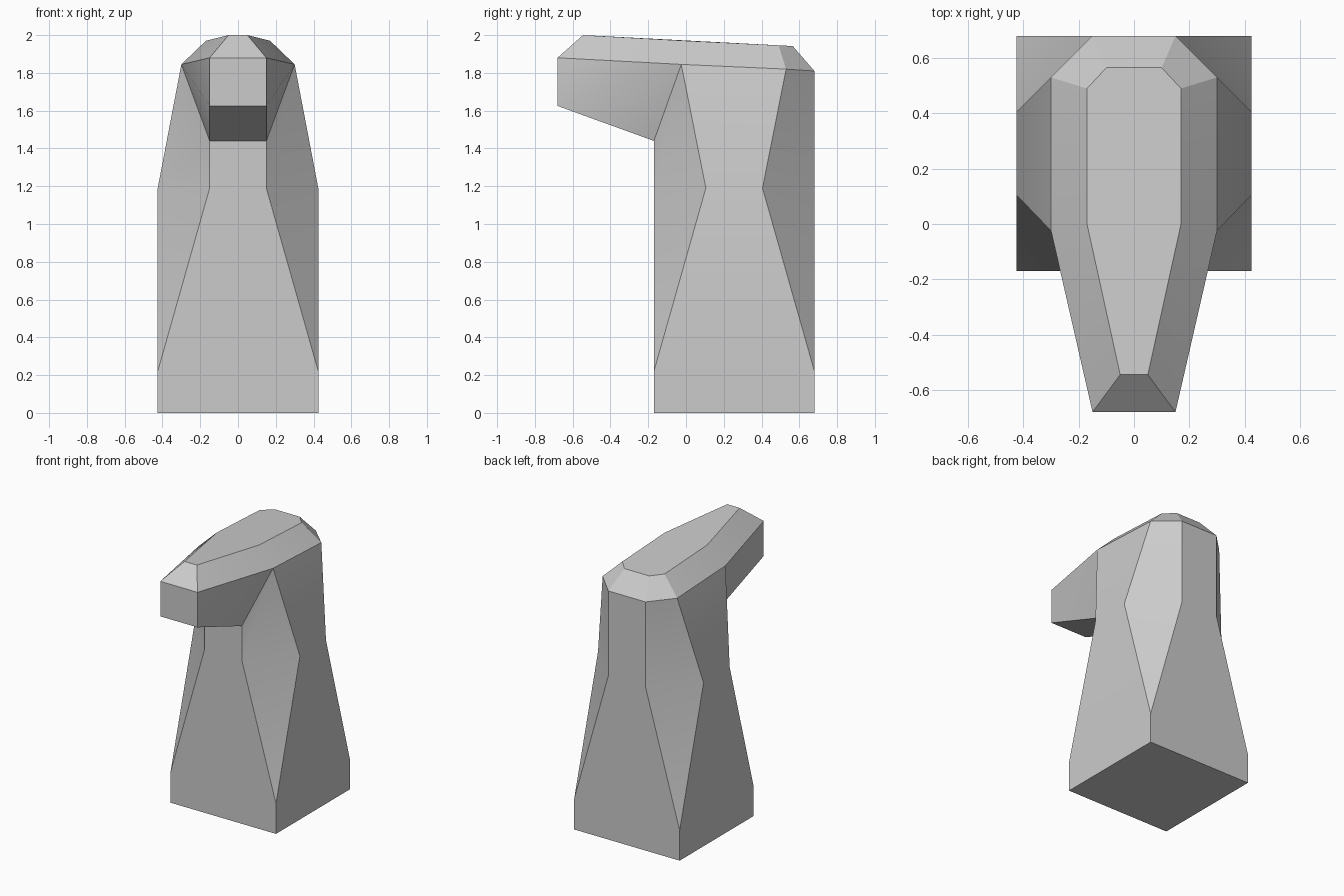
import bpy
import bmesh
from math import radians

if "Cube" in bpy.data.objects:
    bpy.data.objects.remove(bpy.data.objects["Cube"], do_unlink=True)

grey = bpy.data.materials.new("plain grey")
grey.use_nodes = True
COLOUR = (0.6, 0.6, 0.6, 1)
grey.diffuse_color = COLOUR
grey.node_tree.nodes["Principled BSDF"].inputs["Base Color"].default_value = COLOUR

W, N = 0.425, 0.15          # half width of the block, half width of its narrow faces
FRONT, BACK = -0.17, 0.68   # front and back of the block
WAIST, PLINTH = 1.19, 0.22  # heights where the corner chamfers change

# Corner points of the left half
points = {
    "foot_f": (W, FRONT, 0), "foot_b": (W, BACK, 0),
    "plinth_f": (W, FRONT, PLINTH), "plinth_b": (W, BACK, PLINTH),
    "waist_f": (N, FRONT, WAIST), "waist_sf": (W, 0.105, WAIST),
    "waist_sb": (W, 0.405, WAIST), "waist_b": (N, BACK, WAIST),
    "throat": (N, FRONT, 1.44), "cheek": (0.30, -0.025, 1.845),
    "nape_s": (0.30, 0.53, 1.82), "nape": (N, BACK, 1.81),
    "snout_low": (N, -0.68, 1.625), "snout_top": (N, -0.68, 1.88),
    "crown_f": (0.05, -0.545, 2.0), "crown_sf": (0.17, 0, 1.97),
    "crown_sb": (0.17, 0.49, 1.946), "crown_b": (0.10, 0.565, 1.942),
}

# Faces that exist once on each side
side_faces = [
    "foot_f foot_b plinth_b plinth_f",
    "plinth_f plinth_b waist_sb waist_sf",
    "waist_sf waist_sb nape_s cheek",
    "plinth_f waist_sf waist_f",
    "waist_f waist_sf cheek throat",
    "plinth_b waist_b waist_sb",
    "waist_sb waist_b nape nape_s",
    "snout_top snout_low cheek",
    "snout_low throat cheek",
    "snout_top cheek crown_sf crown_f",
    "cheek nape_s crown_sb crown_sf",
    "nape_s nape crown_b crown_sb",
]

# Chains that run along the middle and are bridged from left to right
middle_chain = ("foot_b foot_f plinth_f waist_f throat snout_low snout_top "
                "crown_f").split()
back_chain = "crown_b nape waist_b plinth_b foot_b".split()
crown = "crown_f crown_sf crown_sb crown_b".split()

bm = bmesh.new()
left = {k: bm.verts.new(p) for k, p in points.items()}
right = {k: bm.verts.new((-p[0], p[1], p[2])) for k, p in points.items()}

for face in side_faces:
    names = face.split()
    bm.faces.new([left[n] for n in names])
    bm.faces.new([right[n] for n in reversed(names)])

for chain in (middle_chain, back_chain):
    for a, b in zip(chain, chain[1:]):
        bm.faces.new((left[a], left[b], right[b], right[a]))
bm.faces.new([left[n] for n in crown] + [right[n] for n in reversed(crown)])

bmesh.ops.recalc_face_normals(bm, faces=bm.faces[:])
mesh = bpy.data.meshes.new("carved_head_block")
bm.to_mesh(mesh)
bm.free()
mesh.materials.append(grey)

piece = bpy.data.objects.new("carved_head_block", mesh)
bpy.context.collection.objects.link(piece)
bpy.ops.object.select_all(action="DESELECT")
piece.select_set(True)
bpy.context.view_layer.objects.active = piece
bpy.ops.object.shade_smooth_by_angle(angle=radians(25))
